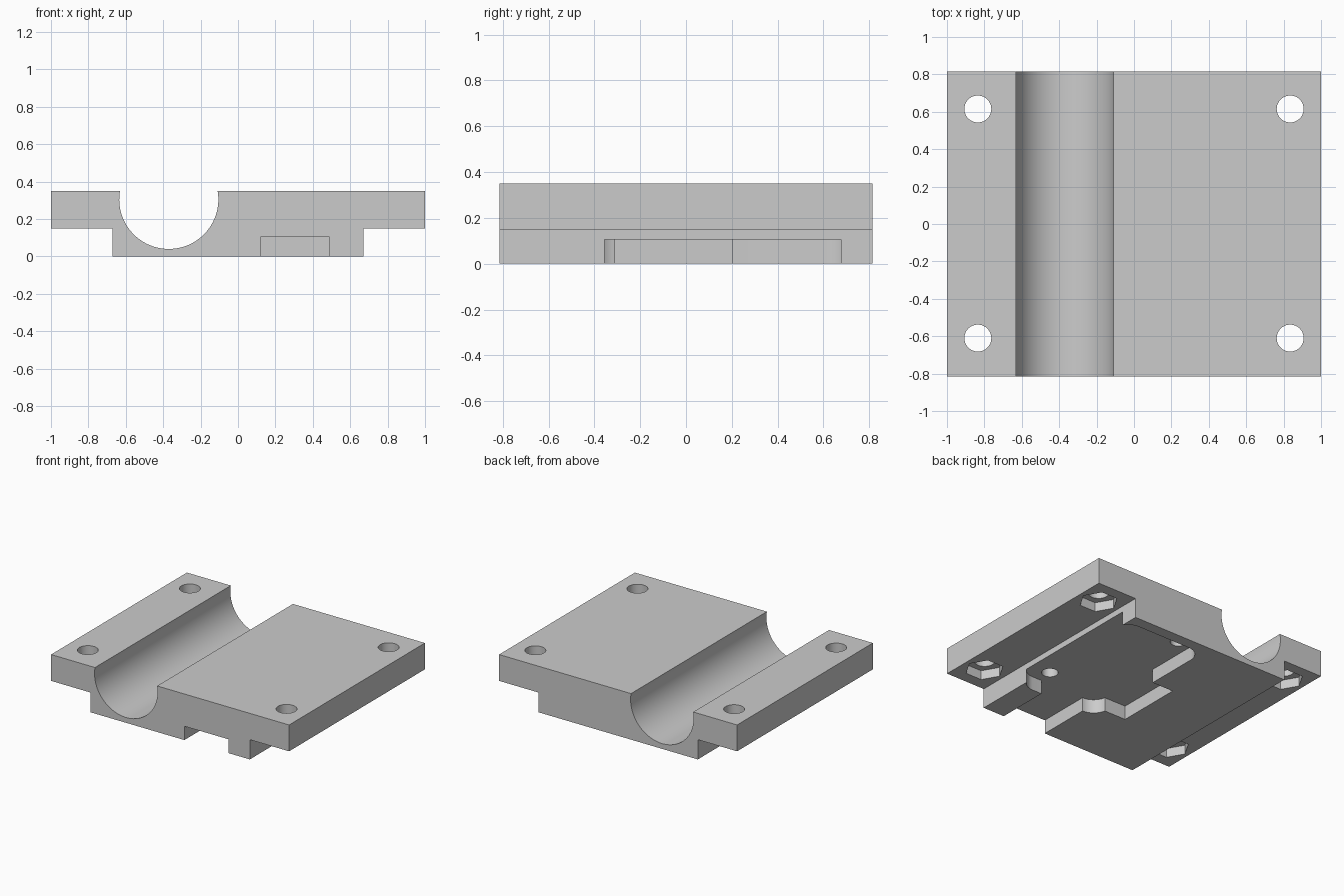
import bpy, bmesh
from math import sin, cos, radians, sqrt, asin, degrees

cube = bpy.data.objects.get("Cube")
if cube:
    bpy.data.objects.remove(cube, do_unlink=True)

grey = bpy.data.materials.new("plain grey")
grey.use_nodes = True
grey.diffuse_color = (0.6, 0.6, 0.6, 1)
grey.node_tree.nodes["Principled BSDF"].inputs["Base Color"].default_value = (0.6, 0.6, 0.6, 1)


def arc(cx, cy, r, start, end, n=12):
    """Points along an arc, angles in degrees."""
    angles = [radians(start + (end - start) * i / n) for i in range(n + 1)]
    return [(cx + r * cos(a), cy + r * sin(a)) for a in angles]


def prism(name, outline, low, high, along_y=False):
    """Extrude a closed outline along z, or along y for a front profile."""
    def place(p, h):
        return (p[0], h, p[1]) if along_y else (p[0], p[1], h)
    bm = bmesh.new()
    face = bm.faces.new([bm.verts.new(place(p, low)) for p in outline])
    top = bmesh.ops.extrude_face_region(bm, geom=[face])
    for v in top["geom"]:
        if isinstance(v, bmesh.types.BMVert):
            v.co[1 if along_y else 2] = high
    bmesh.ops.recalc_face_normals(bm, faces=bm.faces)
    mesh = bpy.data.meshes.new(name)
    bm.to_mesh(mesh)
    bm.free()
    mesh.materials.append(grey)
    obj = bpy.data.objects.new(name, mesh)
    bpy.context.collection.objects.link(obj)
    return obj


def round_prism(name, x, y, r, low, high, sides=48):
    return prism(name, arc(x, y, r, 0, 360, sides)[:-1], low, high)


# Flanged block with a round channel along its length
TOP, FLANGE, HALF_Y = 0.35, 0.15, 0.815
channel_x, channel_z, channel_r = -0.37, 0.305, 0.265
lip = degrees(asin((TOP - channel_z) / channel_r))
profile = [(-0.67, 0), (0.67, 0), (0.67, FLANGE), (1, FLANGE), (1, TOP)]
profile += arc(channel_x, channel_z, channel_r, lip, -180 - lip, 56)
profile += [(-1, TOP), (-1, FLANGE), (-0.67, FLANGE)]
block = prism("channel_block", profile, -HALF_Y, HALF_Y, along_y=True)

cutters = []

# Underside pocket, open to the front slot and the side
r = 0.12
pocket = [(0.12, -1), (0.49, -1), (0.49, -0.41)]
pocket += arc(0.57, -0.29, r, -90, 0)
pocket += arc(0.57, 0.61, r, 0, 90)
pocket += arc(0.12, 0.61, r, 90, 180)
pocket += [(0, 0.2), (-0.18, 0.2), (-0.18, -0.31)]
pocket += arc(0.12, -0.29, r, 190, 270)
cutters.append(prism("pocket_cutter", pocket, -0.1, 0.105))

# Blind pin holes in the pocket roof
for x, y in ((0.515, -0.29), (0.108, 0.605)):
    cutters.append(round_prism("pin_hole_cutter", x, y, 0.057, 0.05, 0.27, 32))

# Bolt holes with hexagonal nut recesses below
for x in (-0.835, 0.835):
    for y in (-0.61, 0.615):
        cutters.append(round_prism("bolt_hole_cutter", x, y, 0.072, 0, 0.5))
        cutters.append(round_prism("nut_recess_cutter", x, y, 0.135, 0.05, FLANGE + 0.07, 6))

# Cut everything, then remove the cutters
bpy.context.view_layer.objects.active = block
for cutter in cutters:
    cutter.hide_render = True
    mod = block.modifiers.new("cut", "BOOLEAN")
    mod.operation, mod.solver, mod.object = "DIFFERENCE", "EXACT", cutter
    bpy.ops.object.modifier_apply(modifier=mod.name)
    bpy.data.objects.remove(cutter, do_unlink=True)

# Smooth the round walls, keep the edges crisp
bpy.ops.object.select_all(action="DESELECT")
block.select_set(True)
bpy.ops.object.shade_smooth_by_angle(angle=radians(30))
